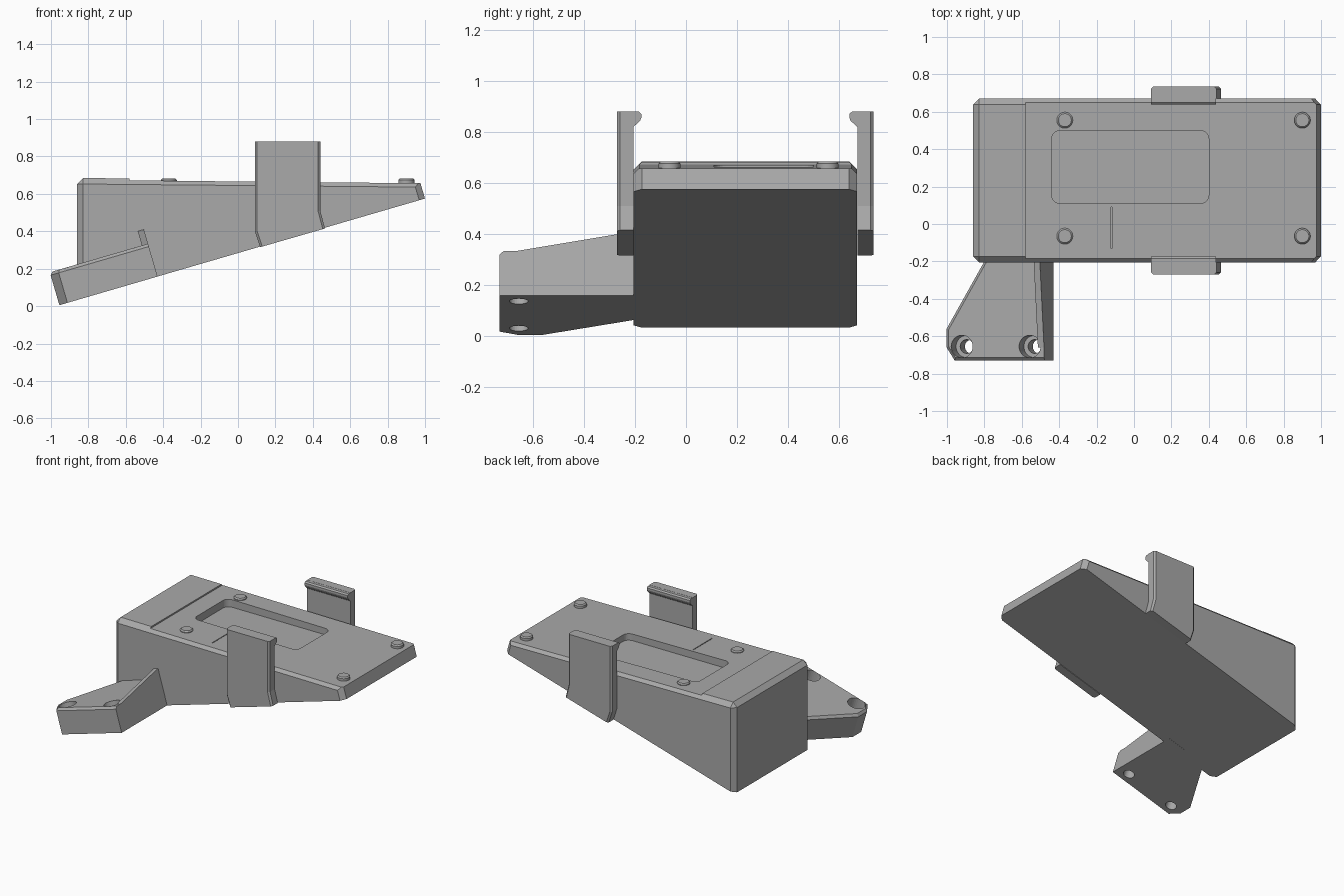
import bpy, bmesh, math
from mathutils import Vector, Matrix

old = bpy.data.objects.get("Cube")
if old:
    bpy.data.objects.remove(old, do_unlink=True)

# one plain grey for the whole casting
GREY = (0.4, 0.4, 0.4, 1)
mat = bpy.data.materials.new("plain_grey")
mat.use_nodes = True
mat.diffuse_color = GREY
mat.node_tree.nodes["Principled BSDF"].inputs["Base Color"].default_value = GREY

TILT = math.atan(0.2916)
MID_Y = 0.2325


def on_base(u, y, v):
    """Point in the sloped base frame: u along the slope, v out of it."""
    c, s = math.cos(TILT), math.sin(TILT)
    return Vector((-0.955 + c * u - s * v, y, 0.005 + s * u + c * v))


def along_y(p, q, t):
    return Vector((p, t, q))


def along_x(p, q, t):
    return Vector((t, p, q))


def along_z(p, q, t):
    return Vector((p, q, t))


def prism(name, pts, a, b, place, bevel=0, pick=None):
    """Extrude a 2D outline from a to b; bevel the edges that pick selects."""
    bm = bmesh.new()
    ends = [[bm.verts.new(place(p, q, t)) for p, q in pts] for t in (a, b)]
    n = len(pts)
    bm.faces.new(ends[0])
    bm.faces.new(ends[1][::-1])
    for i in range(n):
        j = (i + 1) % n
        bm.faces.new((ends[0][i], ends[1][i], ends[1][j], ends[0][j]))
    bmesh.ops.recalc_face_normals(bm, faces=bm.faces)
    if bevel:
        edges = [e for e in bm.edges if pick(e.verts[0].co, e.verts[1].co)]
        bmesh.ops.bevel(bm, geom=edges, offset=bevel, segments=1, affect='EDGES')
    mesh = bpy.data.meshes.new(name)
    bm.to_mesh(mesh)
    bm.free()
    mesh.materials.append(mat)
    ob = bpy.data.objects.new(name, mesh)
    bpy.context.collection.objects.link(ob)
    return ob


def circle(x, y, r, n=32):
    return [(x + r * math.cos(math.tau * i / n), y + r * math.sin(math.tau * i / n))
            for i in range(n)]


def cut(ob, cutters):
    """Subtract the cutters, bake the result and remove them."""
    for c in cutters:
        m = ob.modifiers.new("cut", 'BOOLEAN')
        m.operation, m.solver, m.object = 'DIFFERENCE', 'EXACT', c
    bpy.context.view_layer.update()
    dg = bpy.context.evaluated_depsgraph_get()
    baked = bpy.data.meshes.new_from_object(ob.evaluated_get(dg))
    ob.modifiers.clear()
    ob.data = baked
    for c in cutters:
        bpy.data.objects.remove(c, do_unlink=True)


def smooth(ob):
    bpy.ops.object.select_all(action='DESELECT')
    bpy.context.view_layer.objects.active = ob
    ob.select_set(True)
    bpy.ops.object.shade_smooth_by_angle(angle=math.radians(30))


# wedge body: chamfered on the sides and the tall end
def lid_z(x):
    return 0.672 - 0.0097 * (x + 0.58)


def body_edge(a, b):
    def low(p):
        return abs((p - on_base(0, p.y, 0)).dot(on_base(0, 0, 1) - on_base(0, 0, 0))) < 0.01
    if low(a) and low(b):
        return False
    return not (a.x > 0.9 and b.x > 0.9 and abs(a.y - b.y) > 0.1)


tip, nose = on_base(2.036, 0, 0), on_base(2.036, 0, 0.097)
body = prism("wedge_body", [(-0.86, 0.033), (tip.x, tip.z), (nose.x, nose.z), (-0.86, 0.685)],
             -0.205, 0.67, along_y, 0.032, body_edge)

# lowered lid area, rounded window recess and fine slit
step = prism("lid_cutter", [(-0.58, lid_z(-0.58)), (1.1, lid_z(1.1)), (1.1, 0.9), (-0.585, 0.9)],
             -0.5, 1, along_y)
R = 0.045
window = []
for cx, cy, start in ((0.4 - R, 0.5 - R, 0), (-0.44 + R, 0.5 - R, 90),
                      (-0.44 + R, 0.11 + R, 180), (0.4 - R, 0.11 + R, 270)):
    for k in range(7):
        ang = math.radians(start + 15 * k)
        window.append((cx + R * math.cos(ang), cy + R * math.sin(ang)))
recess = prism("window_cutter", window, 0.615, 0.9, along_z)
slit = prism("slit_cutter", [(-0.123, -0.13), (-0.117, -0.13), (-0.117, 0.09), (-0.123, 0.09)],
             0.655, 0.9, along_z)
cut(body, [step, recess, slit])

# lid screws
for i, (x, y) in enumerate([(-0.37, -0.065), (-0.37, 0.555), (0.9, -0.065), (0.9, 0.555)]):
    screw = prism(f"lid_screw_{i + 1}", circle(x, y, 0.043), 0.64, 0.683, along_z, 0.008,
                  lambda a, b: a.z > 0.67 and b.z > 0.67)
    smooth(screw)

# spring clips on both sides, each a bent strap with an inward hook
strap = [(0.09, 0.88), (0.44, 0.88), (0.44, 0.51), (0.465, 0.415), (0.118, 0.315), (0.09, 0.40)]
hook = [(-0.23, 0.80), (-0.212, 0.80), (-0.205, 0.82), (-0.18, 0.843), (-0.175, 0.855),
        (-0.175, 0.87), (-0.185, 0.879), (-0.23, 0.879)]


def outer_side(a, b):
    return a.y < -0.26 and b.y < -0.26 and abs(a.z - b.z) > 0.05 and abs(a.x - b.x) < 0.1


for side in ("front", "back"):
    parts = [prism(side + "_clip_strap", strap, -0.27, -0.206, along_y, 0.012, outer_side),
             prism(side + "_clip_hook", hook, 0.091, 0.439, along_x)]
    if side == "back":
        flip = Matrix.Translation((0, 2 * MID_Y, 0)) @ Matrix.Scale(-1, 4, (0, 1, 0))
        for p in parts:
            p.data.transform(flip)
            p.data.flip_normals()


# sloped mounting foot with counterbored bolt holes
def foot_edge(a, b):
    def top(p):
        return (p - on_base(0, p.y, 0.18)).dot(on_base(0, 0, 1) - on_base(0, 0, 0)) > -0.01
    return top(a) and top(b) and min(a.x, b.x) < -0.55 and max(a.y, b.y) < -0.1


foot = prism("mounting_foot",
             [(0, -0.56), (0, -0.66), (0.045, -0.73), (0.547, -0.73), (0.547, -0.15),
              (0.21, -0.15), (0.21, -0.2)],
             0, 0.183, lambda u, y, v: on_base(u, y, v), 0.016, foot_edge)
bores = []
for u in (0.09, 0.468):
    for r, depth in ((0.037, -0.1), (0.06, 0.09)):
        bores.append(prism("bore_cutter", circle(u, -0.655, r), depth, 0.3,
                           lambda p, q, t: on_base(p, q, t)))
cut(foot, bores)

# tapered gusset joining the foot to the body
prism("foot_gusset", [(-0.66, 0.15), (-0.15, 0.15), (-0.15, 0.27), (-0.2, 0.263), (-0.66, 0.183)],
      0.513, 0.547, lambda y, v, u: on_base(u, y, v))
